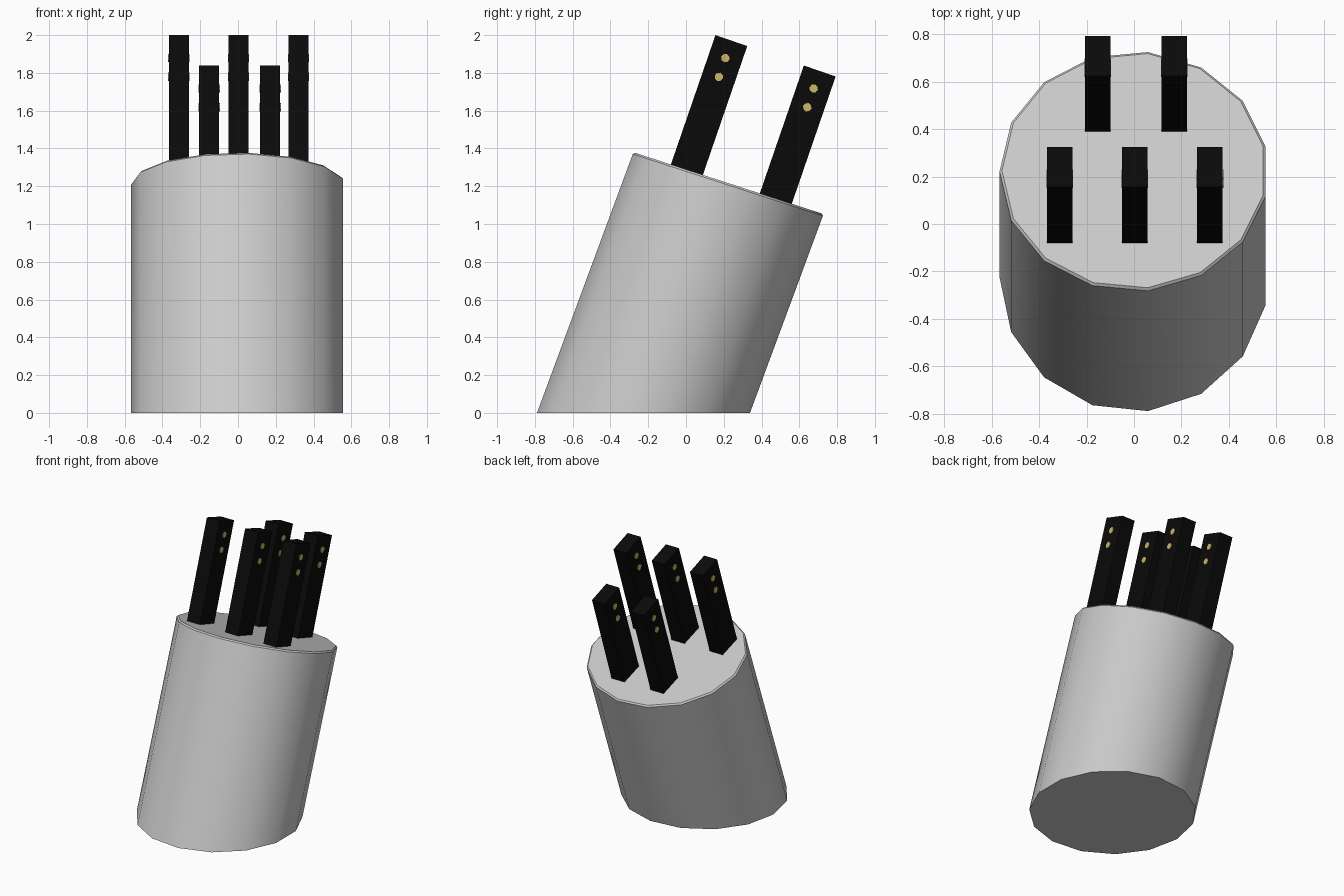
import bpy, bmesh, math
from mathutils import Matrix, Vector

if "Cube" in bpy.data.objects:
    bpy.data.objects.remove(bpy.data.objects["Cube"])


def material(name, rgb):
    m = bpy.data.materials.new(name)
    m.diffuse_color = (*rgb, 1)
    m.use_nodes = True
    m.node_tree.nodes["Principled BSDF"].inputs["Base Color"].default_value = m.diffuse_color
    return m


STEEL = material("light_grey", (0.60, 0.60, 0.60))
BLACK = material("handle_black", (0.003, 0.003, 0.003))
BRASS = material("rivet_brass", (0.60, 0.47, 0.13))


def make_object(name, bm, mat):
    bmesh.ops.recalc_face_normals(bm, faces=bm.faces)
    me = bpy.data.meshes.new(name)
    bm.to_mesh(me)
    bm.free()
    me.materials.append(mat)
    ob = bpy.data.objects.new(name, me)
    bpy.context.collection.objects.link(ob)
    return ob


# Leaning 15-sided block: level base, top cut square to the lean, softened rim
SIDES, RADIUS, LEAN, SLOPE = 15, 0.567, 0.37, 0.325
bm = bmesh.new()
base, top = [], []
for i in range(SIDES):
    a = math.pi + math.tau * i / SIDES
    x, y = RADIUS * math.cos(a), -0.225 + RADIUS * math.sin(a)
    z = (1.216 - SLOPE * (y - 0.225)) / (1 + SLOPE * LEAN)
    base.append(bm.verts.new((x, y, 0)))
    top.append(bm.verts.new((x, y + LEAN * z, z)))
bm.faces.new(base)
rim = bm.faces.new(top)
for i in range(SIDES):
    j = (i + 1) % SIDES
    bm.faces.new((base[i], base[j], top[j], top[i]))
bmesh.ops.bevel(bm, geom=list(rim.edges), offset=0.01, segments=1, affect='EDGES')
block = make_object("knife_block", bm, STEEL)
bpy.context.view_layer.objects.active = block
block.select_set(True)
bpy.ops.object.shade_smooth_by_angle(angle=math.radians(32))

# Knife handles with a pair of through rivets each
TILT = Matrix.Rotation(math.radians(-19), 4, 'X')
WIDTH, DEPTH, LENGTH = 0.107, 0.178, 0.77


def knife(x, y, z, index):
    frame = Matrix.Translation((x, y, z)) @ TILT   # origin at middle of the handle's end
    bm = bmesh.new()
    bmesh.ops.create_cube(bm, size=1, matrix=frame
                          @ Matrix.Translation((0, 0, -LENGTH / 2))
                          @ Matrix.Diagonal((WIDTH, DEPTH, LENGTH, 1)))
    make_object(f"knife_handle_{index}", bm, BLACK)

    bm = bmesh.new()
    for drop in (0.098, 0.203):
        bmesh.ops.create_cone(bm, cap_ends=True, segments=8,
                              radius1=0.023, radius2=0.023, depth=WIDTH + 0.006,
                              matrix=frame @ Matrix.Translation((0, 0, -drop))
                              @ Matrix.Rotation(math.pi / 2, 4, 'Y'))
    make_object(f"handle_rivets_{index}", bm, BRASS)


front_row = [(x, 0.24, 1.971) for x in (-0.313, 0.003, 0.32)]
back_row = [(x, 0.708, 1.81) for x in (-0.153, 0.17)]
for n, (x, y, z) in enumerate(front_row + back_row, 1):
    knife(x, y, z, n)
